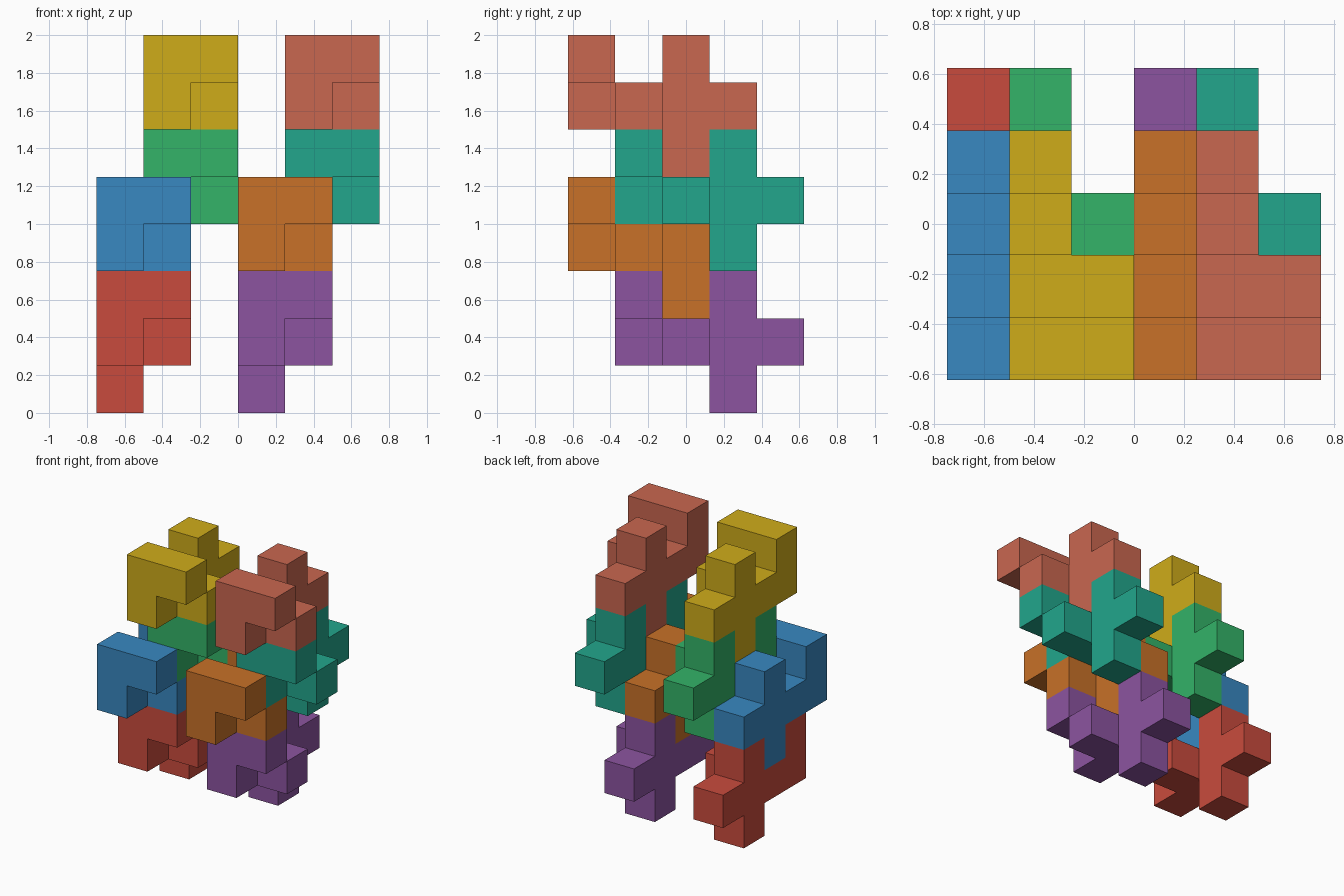
import bpy, bmesh
from mathutils import Vector

if "Cube" in bpy.data.objects:
    bpy.data.objects.remove(bpy.data.objects["Cube"])

U = 0.25                                   # edge of one cube cell
ORIGIN = Vector((-0.75, -0.625, 0.0))      # corner of the cell grid

# Nine-cell puzzle piece: front hook, spine, side stub, and a cross at the back
PIECE = [(0, 0, 1), (0, 0, 2), (1, 0, 2),
         (0, 1, 1), (1, 1, 1),
         (0, 2, 0), (0, 2, 1), (0, 2, 2),
         (0, 3, 1)]
DIRS = [(1, 0, 0), (-1, 0, 0), (0, 1, 0), (0, -1, 0), (0, 0, 1), (0, 0, -1)]


def linear(c):
    c /= 255
    return c / 12.92 if c <= 0.04045 else ((c + 0.055) / 1.055) ** 2.4


def add_piece(name, offset, rgb):
    cells = set(PIECE)
    bm = bmesh.new()
    # Only the outer skin of the piece is made
    for cell in PIECE:
        c = Vector(cell) + Vector((0.5, 0.5, 0.5))
        for d in DIRS:
            if tuple(a + b for a, b in zip(cell, d)) in cells:
                continue
            n = Vector(d)
            s = Vector((d[1], d[2], d[0]))
            t = n.cross(s)
            quad = [(-1, -1), (1, -1), (1, 1), (-1, 1)]
            bm.faces.new([bm.verts.new((c + (n + s * i + t * j) * 0.5) * U)
                          for i, j in quad])
    bmesh.ops.remove_doubles(bm, verts=bm.verts, dist=0.001)
    bmesh.ops.dissolve_limit(bm, angle_limit=0.01, verts=bm.verts, edges=bm.edges)
    bmesh.ops.recalc_face_normals(bm, faces=bm.faces)
    mesh = bpy.data.meshes.new(name)
    bm.to_mesh(mesh)
    bm.free()
    mat = bpy.data.materials.new(name + "_colour")
    mat.diffuse_color = (*[linear(v) for v in rgb], 1)
    mat.use_nodes = True
    mat.node_tree.nodes["Principled BSDF"].inputs["Base Color"].default_value = mat.diffuse_color
    mesh.materials.append(mat)
    obj = bpy.data.objects.new(name, mesh)
    obj.location = ORIGIN + Vector(offset) * U
    bpy.context.collection.objects.link(obj)


# Two identical stacks of four interlocking pieces, three cells apart
LEVELS = [(0, 1, 0), (0, 0, 2), (1, 1, 3), (1, 0, 5)]
STACKS = {
    "left": (0, [("red", (201, 75, 61)), ("blue", (56, 136, 193)),
                 ("green", (51, 179, 104)), ("yellow", (207, 172, 26))]),
    "right": (3, [("purple", (140, 84, 160)), ("orange", (200, 113, 40)),
                  ("teal", (34, 166, 140)), ("coral", (201, 103, 80))]),
}
for side, (shift, colours) in STACKS.items():
    for (x, y, z), (colour, rgb) in zip(LEVELS, colours):
        add_piece(f"{side}_{colour}_piece", (x + shift, y, z), rgb)
